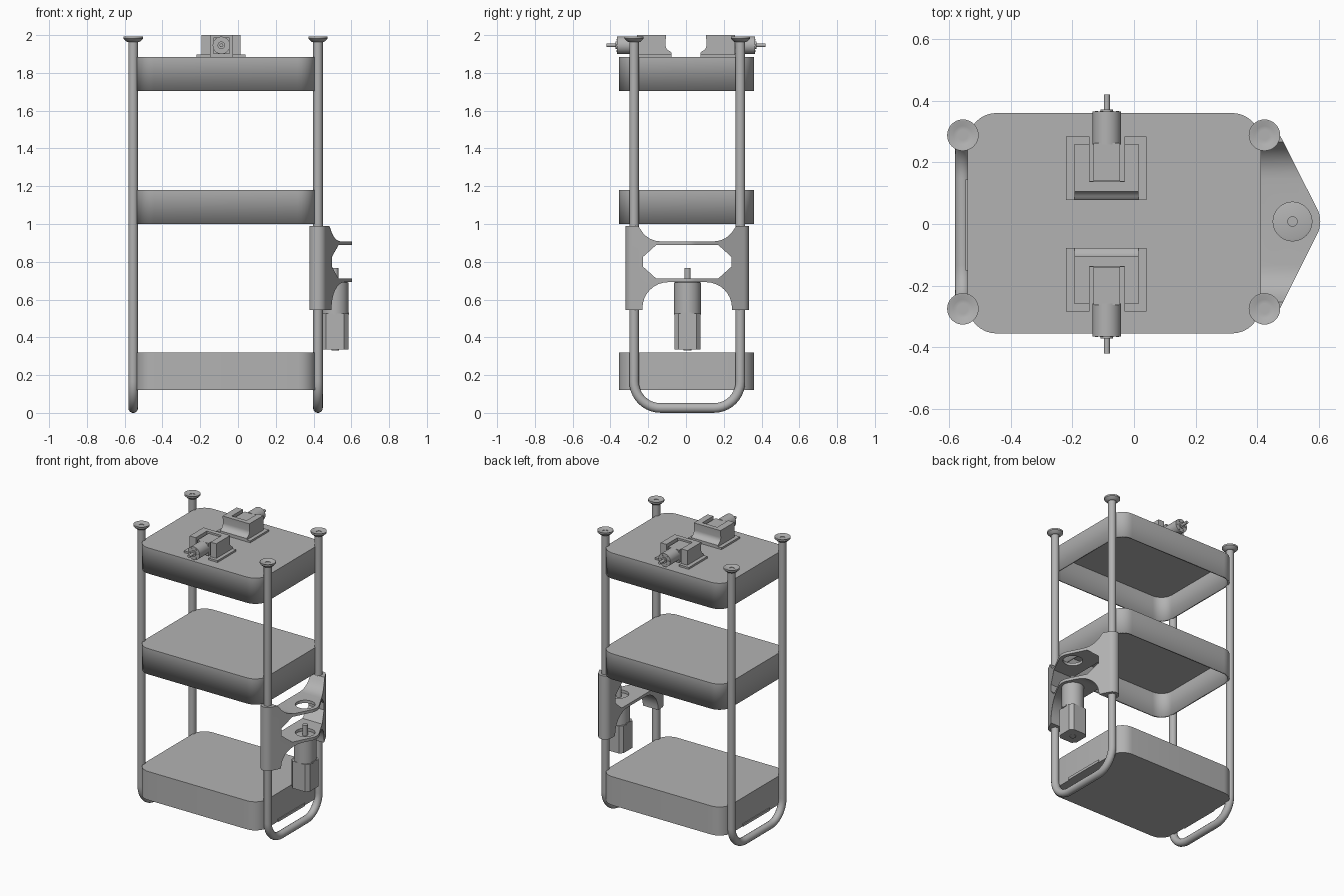
import bpy, bmesh
from math import sin, cos, pi, radians
from mathutils import Vector
from mathutils.geometry import convex_hull_2d

cube = bpy.data.objects.get("Cube")
if cube:
    bpy.data.objects.remove(cube)

grey = bpy.data.materials.new("plain grey")
grey.use_nodes = True
grey.diffuse_color = (0.45, 0.45, 0.45, 1)
grey.node_tree.nodes["Principled BSDF"].inputs["Base Color"].default_value = grey.diffuse_color


def activate(ob):
    bpy.ops.object.select_all(action='DESELECT')
    ob.select_set(True)
    bpy.context.view_layer.objects.active = ob


def finish(ob):
    ob.data.materials.clear()
    ob.data.materials.append(grey)
    activate(ob)
    bpy.ops.object.shade_smooth_by_angle(angle=radians(35))
    return ob


def from_bmesh(name, bm):
    bmesh.ops.recalc_face_normals(bm, faces=bm.faces)
    me = bpy.data.meshes.new(name)
    bm.to_mesh(me)
    bm.free()
    ob = bpy.data.objects.new(name, me)
    bpy.context.collection.objects.link(ob)
    return finish(ob)


def place(axis, u, v, w):
    return {'x': (w, u, v), 'y': (u, w, v), 'z': (u, v, w)}[axis]


def prism(name, axis, outline, lo, hi, open_bottom=False):
    """Extrude a flat outline along an axis."""
    bm = bmesh.new()
    a = [bm.verts.new(place(axis, u, v, lo)) for u, v in outline]
    b = [bm.verts.new(place(axis, u, v, hi)) for u, v in outline]
    n = len(a)
    for i in range(n):
        j = (i + 1) % n
        bm.faces.new((a[i], a[j], b[j], b[i]))
    bm.faces.new(b)
    if not open_bottom:
        bm.faces.new(a[::-1])
    return from_bmesh(name, bm)


def arc(cu, cv, r, start, end, n=8):
    return [(cu + r * cos(radians(start + (end - start) * i / n)),
             cv + r * sin(radians(start + (end - start) * i / n))) for i in range(n + 1)]


def circle(cu, cv, r, n=32):
    return arc(cu, cv, r, 0, 360, n)[:-1]


def rect(u0, u1, v0, v1):
    return [(u0, v0), (u1, v0), (u1, v1), (u0, v1)]


def rounded(u0, u1, v0, v1, r):
    return (arc(u1 - r, v1 - r, r, 0, 90) + arc(u0 + r, v1 - r, r, 90, 180)
            + arc(u0 + r, v0 + r, r, 180, 270) + arc(u1 - r, v0 + r, r, 270, 360))


def combine(ob, cutter, operation):
    mod = ob.modifiers.new("cut", 'BOOLEAN')
    mod.object, mod.operation, mod.solver = cutter, operation, 'EXACT'
    activate(ob)
    bpy.ops.object.modifier_apply(modifier=mod.name)
    bpy.data.objects.remove(cutter)
    finish(ob)


def lathe(name, profile, x, y, n=32):
    """Turn (radius, height) points about a vertical axis."""
    bm = bmesh.new()
    rings = [[bm.verts.new((x + r * cos(2 * pi * i / n), y + r * sin(2 * pi * i / n), z))
              for i in range(n)] for r, z in profile]
    for p, q in zip(rings, rings[1:]):
        for i in range(n):
            j = (i + 1) % n
            bm.faces.new((p[i], p[j], q[j], q[i]))
    bm.faces.new(rings[0])
    bm.faces.new(rings[-1])
    return from_bmesh(name, bm)


# Trays: the upper two are open underneath
tray_outline = rounded(-0.54, 0.412, -0.355, 0.36, 0.095)
for name, lo, hi, hollow in (("bottom_tray", 0.12, 0.32, False),
                             ("middle_tray", 1.0, 1.18, True),
                             ("top_tray", 1.705, 1.885, True)):
    tray = prism(name, 'z', tray_outline, lo, hi, hollow)
    if hollow:
        mod = tray.modifiers.new("wall", 'SOLIDIFY')
        mod.thickness, mod.offset = 0.012, -1
        activate(tray)
        bpy.ops.object.modifier_apply(modifier=mod.name)
for side, x in (("left", 0.412), ("right", -0.546)):
    prism(side + "_tray_strip", 'x', rect(-0.15, 0.145, 0.12, 0.138), x, x + 0.006)

# Bent tube frames with cupped caps
y_lo, y_hi, tube, bend = -0.275, 0.288, 0.026, 0.14
for side, x in (("left", 0.423), ("right", -0.555)):
    path = ([(y_lo, 1.98)] + arc(y_lo + bend, tube + bend, bend, 180, 270, 10)
            + arc(y_hi - bend, tube + bend, bend, 270, 360, 10) + [(y_hi, 1.98)])
    cu = bpy.data.curves.new(side + "_tube_frame", 'CURVE')
    cu.dimensions = '3D'
    cu.bevel_depth, cu.bevel_resolution, cu.use_fill_caps = tube, 5, True
    sp = cu.splines.new('POLY')
    sp.points.add(len(path) - 1)
    for pt, (y, z) in zip(sp.points, path):
        pt.co = (x, y, z, 1)
    frame = bpy.data.objects.new(side + "_tube_frame", cu)
    bpy.context.collection.objects.link(frame)
    activate(frame)
    bpy.ops.object.convert(target='MESH')
    finish(bpy.context.view_layer.objects.active)
    for end, y in (("front", y_lo), ("back", y_hi)):
        lathe(f"{side}_{end}_cap", [(0.028, 1.963), (0.036, 1.966), (0.051, 1.981), (0.051, 1.992),
                                    (0.046, 1.992), (0.03, 1.984), (0.017, 1.984), (0.017, 1.981)], x, y)

# Side bracket: plan outline trimmed by its arched side profile
mid, mx, my = 0.0065, 0.514, 0.008
pts = circle(0.423, y_lo, 0.045) + circle(0.423, y_hi, 0.045) + circle(mx, my, 0.09, 48)
hull = [pts[i] for i in convex_hull_2d([Vector(p) for p in pts])]
bracket = prism("side_bracket", 'z', hull, 0.545, 0.99)
top_edge = [(0.34, 0.99), (0.26, 0.99)] + arc(0.14, 1.03, 0.122, 330, 270, 6)
low_edge = arc(0.10, 0.555, 0.137, 90, 0, 8) + [(0.237, 0.53), (0.34, 0.53)]
half = top_edge + [(-h, z) for h, z in top_edge[::-1]]
half += [(-h, z) for h, z in low_edge[::-1]] + low_edge
combine(bracket, prism("profile", 'x', [(mid + h, z) for h, z in half], 0.3, 0.7), 'INTERSECT')
window = [(0.165, 0.888), (0.235, 0.825), (0.235, 0.775), (0.165, 0.712)]
window += [(-h, z) for h, z in window[::-1]]
combine(bracket, prism("window", 'x', [(mid + h, z) for h, z in window], 0.3, 0.7), 'DIFFERENCE')
combine(bracket, prism("hole", 'z', circle(mx, my, 0.063), 0.5, 1.1), 'DIFFERENCE')

# Motor hanging under the bracket
c = 0.022
lathe("side_motor_can", [(0.071, 0.52), (0.071, 0.69), (0.055, 0.695)], mx, my)
lathe("side_motor_shaft", [(0.017, 0.69), (0.017, 0.768)], mx, my, 20)
r = 0.07
body = [(r, r - c), (r - c, r), (c - r, r), (-r, r - c), (-r, c - r), (c - r, -r), (r - c, -r), (r, c - r)]
prism("side_motor_body", 'z', [(mx + u, my + v) for u, v in body], 0.335, 0.525)
for i, s in enumerate((-1, 1)):
    prism(f"side_motor_tab_{i}", 'z', rect(mx + s * 0.06 - 0.014, mx + s * 0.06 + 0.014, my - 0.02, my + 0.02),
          0.522, 0.532)
lathe("side_motor_boss", [(0.02, 0.33), (0.02, 0.336)], mx, my, 20)

# Two mounts with motors on the top tray
cx, cz = -0.088, 1.946
for end, s in (("front", -1), ("back", 1)):
    def across(name, axis, outline, lo, hi):
        if axis == 'y':
            lo, hi = sorted((s * lo, s * hi))
        elif axis == 'z':
            outline = [(u, s * v) for u, v in outline]
        else:
            outline = [(s * u, v) for u, v in outline]
        return prism(f"{end}_{name}", axis, outline, lo, hi)

    foot = [(-0.22, 0.078), (0.04, 0.078), (0.04, 0.283), (-0.03, 0.283),
            (-0.03, 0.14), (-0.145, 0.14), (-0.145, 0.283), (-0.22, 0.283)]
    across("mount_foot", 'z', foot, 1.884, 1.898)
    shape = ([(0.26, 1.89), (0.078, 1.89), (0.078, 1.907)]
             + arc(0.07, 1.95, 0.039, -70, 0, 6) + [(0.106, 2.0), (0.26, 2.0)])
    mount = across("mount", 'x', shape, -0.193, 0.014)
    combine(mount, across("pocket", 'z', rect(-0.145, -0.03, 0.138, 0.3), 1.8, 2.1), 'DIFFERENCE')
    across("motor_body", 'y', rect(cx - 0.043, cx + 0.043, 1.9, 1.988), 0.139, 0.262)
    across("motor_can", 'y', circle(cx, cz, 0.046), 0.258, 0.364)
    across("motor_collar", 'y', circle(cx, cz, 0.02, 20), 0.362, 0.372)
    across("motor_shaft", 'y', circle(cx, cz, 0.01, 20), 0.362, 0.42)
    for i in range(6):
        a = pi * i / 3
        across(f"motor_screw_{i}", 'y', circle(cx + 0.034 * cos(a), cz + 0.034 * sin(a), 0.005, 10),
               0.362, 0.367)
